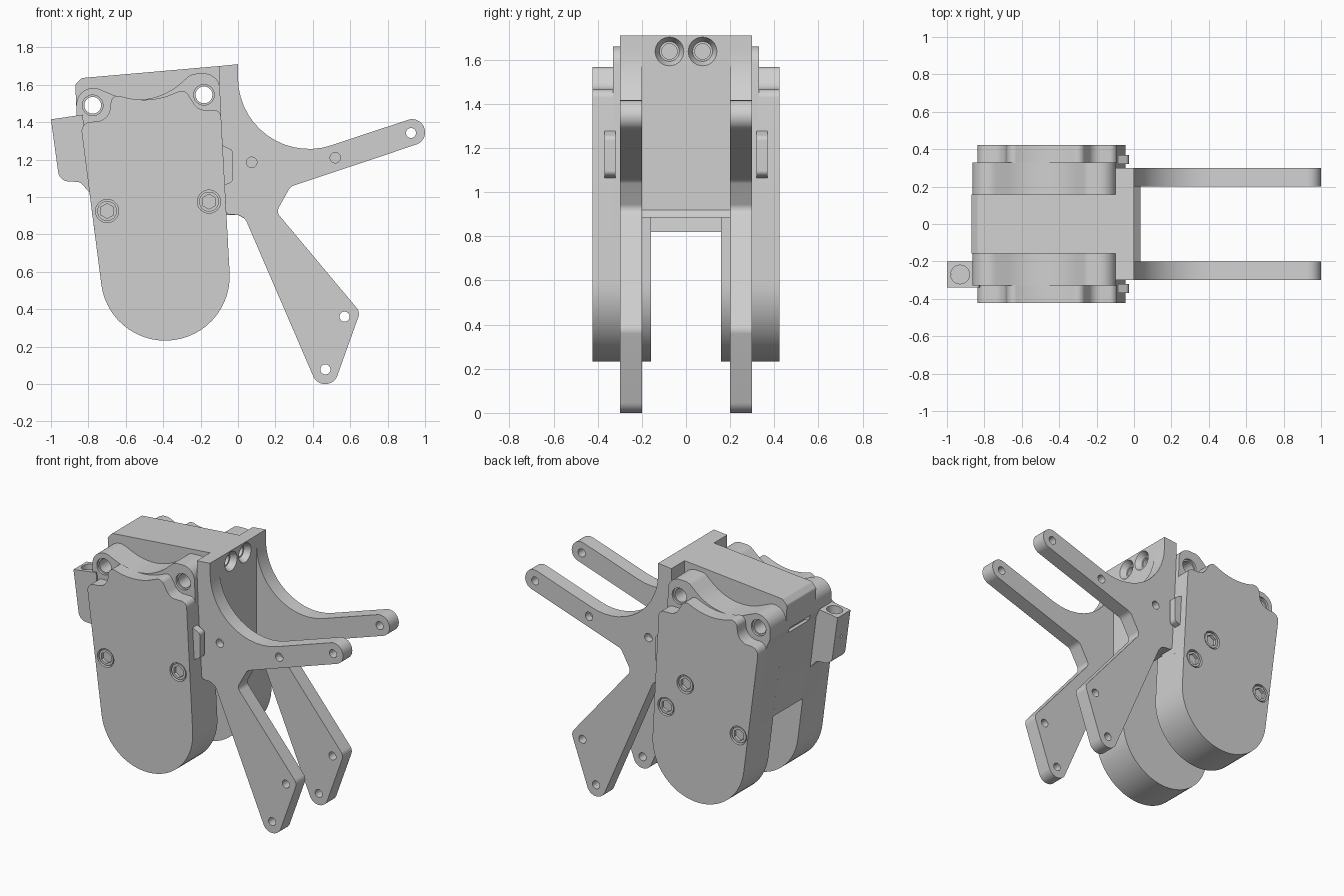
import bpy, bmesh, math
from mathutils import Vector, Matrix

if "Cube" in bpy.data.objects:
    bpy.data.objects.remove(bpy.data.objects["Cube"])

GREY = (0.63, 0.63, 0.63, 1)
grey = bpy.data.materials.new("light grey")
grey.use_nodes = True
grey.diffuse_color = GREY
grey.node_tree.nodes["Principled BSDF"].inputs["Base Color"].default_value = GREY


def fillet(corners, steps=14):
    """Turn (x, z, radius) corners into a rounded outline."""
    out = []
    for i, (x, z, r) in enumerate(corners):
        p = Vector((x, z))
        if not r:
            out.append(p)
            continue
        a = (Vector(corners[i - 1][:2]) - p).normalized()
        b = (Vector(corners[(i + 1) % len(corners)][:2]) - p).normalized()
        half = a.angle(b) / 2
        t = r / math.tan(half)
        c = p + (a + b).normalized() * (r / math.sin(half))
        u, v = p + a * t - c, p + b * t - c
        turn = u.angle(v)
        for k in range(steps + 1):
            f = k / steps
            out.append(c + (u * math.sin((1 - f) * turn) + v * math.sin(f * turn)) / math.sin(turn))
    return out


def finish(name, bm):
    bmesh.ops.recalc_face_normals(bm, faces=bm.faces)
    me = bpy.data.meshes.new(name)
    bm.to_mesh(me)
    bm.free()
    me.materials.append(grey)
    ob = bpy.data.objects.new(name, me)
    bpy.context.collection.objects.link(ob)
    return ob


def prism(name, corners, y0, y1):
    """Extrude a side outline across the width."""
    bm = bmesh.new()
    face = bm.faces.new([bm.verts.new((p.x, y0, p.y)) for p in fillet(corners)])
    ext = bmesh.ops.extrude_face_region(bm, geom=[face])["geom"]
    bmesh.ops.translate(bm, vec=(0, y1 - y0, 0), verts=[g for g in ext if isinstance(g, bmesh.types.BMVert)])
    return finish(name, bm)


def rod(name, at, r, depth, axis="Y", r2=None, sides=32):
    bm = bmesh.new()
    turn = {"X": Matrix.Rotation(math.pi / 2, 4, "Y"), "Y": Matrix.Rotation(math.pi / 2, 4, "X"), "Z": Matrix()}[axis]
    bmesh.ops.create_cone(bm, cap_ends=True, segments=sides, radius1=r, radius2=r if r2 is None else r2,
                          depth=depth, matrix=Matrix.Translation(at) @ turn)
    return finish(name, bm)


def cut(ob, cutters):
    bpy.context.view_layer.objects.active = ob
    for c in cutters:
        m = ob.modifiers.new("cut", "BOOLEAN")
        m.operation, m.solver, m.object = "DIFFERENCE", "EXACT", c
        bpy.ops.object.modifier_apply(modifier=m.name)
        bpy.data.objects.remove(c)


LUGS = [(-0.777, 1.49), (-0.182, 1.546)]


def lug_holes():
    return [rod("cutter", (x, 0, z), 0.045, 1) for x, z in LUGS]


ARM = [(-0.1, 1.7, 0), (0, 1.71, 0), (0, 1.11, 0.38), (0.974, 1.434, 0.068), (1.018, 1.302, 0.068),
       (0.28, 1.055, 0.05), (0.205, 0.92, 0.04), (0.653, 0.385, 0.05), (0.515, 0, 0.068),
       (0.42, 0, 0.068), (0.03, 0.905, 0.07), (-0.065, 0.905, 0.03), (-0.1, 1.3, 0)]
HOUSING = [(-0.025, 0.232, 0.344), (-0.09, 1.42, 0), (-0.1, 1.663, 0.085), (-0.25, 1.658, 0.07),
           (-0.47, 1.462, 0.35), (-0.868, 1.63, 0.09), (-0.862, 1.43, 0.02), (-0.84, 1.38, 0),
           (-0.692, 0.232, 0.344)]
COVER = [(-0.025, 0.232, 0.344), (-0.0925, 1.465, 0.04), (-0.215, 1.465, 0.07), (-0.285, 1.577, 0.04),
         (-0.49, 1.493, 0.4), (-0.675, 1.555, 0.04), (-0.69, 1.405, 0.08), (-0.8426, 1.4, 0.05),
         (-0.692, 0.232, 0.344)]
CLIP = [(-0.09, 1.28, 0), (-0.028, 1.25, 0.025), (-0.028, 1.08, 0.025), (-0.08, 1.06, 0)]
SCREWS = {-1: [(-0.7, 0.925), (-0.155, 0.975)],
          1: [(-0.69, 0.77), (-0.145, 0.82), (-0.29, 1.01)]}

for s, side in ((-1, "front"), (1, "back")):
    # Forked arm plate with through holes and blind holes
    arm = prism(side + "_arm_plate", ARM, s * 0.2, s * 0.3)
    cut(arm, [rod("cutter", (x, s * 0.25, z), 0.027, 0.3)
              for x, z in ((0.925, 1.342), (0.57, 0.36), (0.467, 0.078))])
    cut(arm, [rod("cutter", (x, s * 0.3, z), 0.028, 0.1) for x, z in ((0.52, 1.21), (0.073, 1.185))])

    # Pod housing with screw lugs
    housing = prism(side + "_pod_housing", HOUSING, s * 0.158, s * 0.33)
    cut(housing, lug_holes() + [rod("cutter", (x, s * 0.33, z), 0.055, 0.03) for x, z in LUGS])

    # Outer cover with recessed hex screws
    cover = prism(side + "_pod_cover", COVER, s * 0.33, s * 0.423)
    cut(cover, [rod("cutter", (x, s * 0.423, z), 0.062, 0.06) for x, z in SCREWS[s]])
    for i, (x, z) in enumerate(SCREWS[s]):
        screw = rod(f"{side}_screw_{i + 1}", (x, s * 0.402, z), 0.053, 0.03)
        cut(screw, [rod("cutter", (x, s * 0.417, z), 0.04, 0.04, sides=6)])
    prism(side + "_clip", CLIP, s * 0.32, s * 0.37)

# Bridge between the pods: solid top, thin rear wall, open underneath
bridge = prism("bridge_block", [(-0.1, 1.7, 0), (-0.835, 1.636, 0.02), (-0.87, 1.6, 0.02), (-0.862, 1.43, 0.02),
                                (-0.84, 1.38, 0), (-0.768, 0.82, 0), (-0.69, 0.82, 0), (-0.75, 1.32, 0.03),
                                (-0.1, 1.32, 0)], -0.158, 0.158)
slot = [(-0.9, 1.43, 0), (-0.82, 1.43, 0), (-0.82, 1.39, 0), (-0.9, 1.39, 0)]
cut(bridge, lug_holes() + [prism("cutter", slot, -0.11, 0.11)])

# Mounting plate with countersunk holes and a bottom lip
plate = prism("mounting_plate", [(-0.1, 1.7, 0), (0, 1.71, 0), (0, 0.92, 0), (0.036, 0.884, 0),
                                 (0, 0.904, 0), (-0.065, 0.905, 0), (-0.1, 1.3, 0)], -0.2, 0.2)
for y in (-0.075, 0.075):
    cut(plate, [rod("cutter", (-0.01, y, 1.637), 0.045, 0.06, "X", 0.075),
                rod("cutter", (-0.05, y, 1.637), 0.035, 0.08, "X")])

# Rear tab with a vertical blind hole
tab = prism("rear_tab", [(-1, 1.415, 0), (-0.83, 1.44, 0), (-0.79, 1.02, 0), (-0.845, 1.08, 0.04),
                         (-0.955, 1.085, 0.06)], -0.34, -0.2)
cut(tab, [rod("cutter", (-0.93, -0.27, 1.4), 0.05, 0.3, "Z")])

# Smooth the round walls, keep the edges crisp
bpy.ops.object.select_all(action="DESELECT")
for ob in bpy.context.collection.objects:
    if ob.type == "MESH" and grey.name in ob.data.materials:
        ob.select_set(True)
        bpy.context.view_layer.objects.active = ob
bpy.ops.object.shade_smooth_by_angle(angle=math.radians(30))
